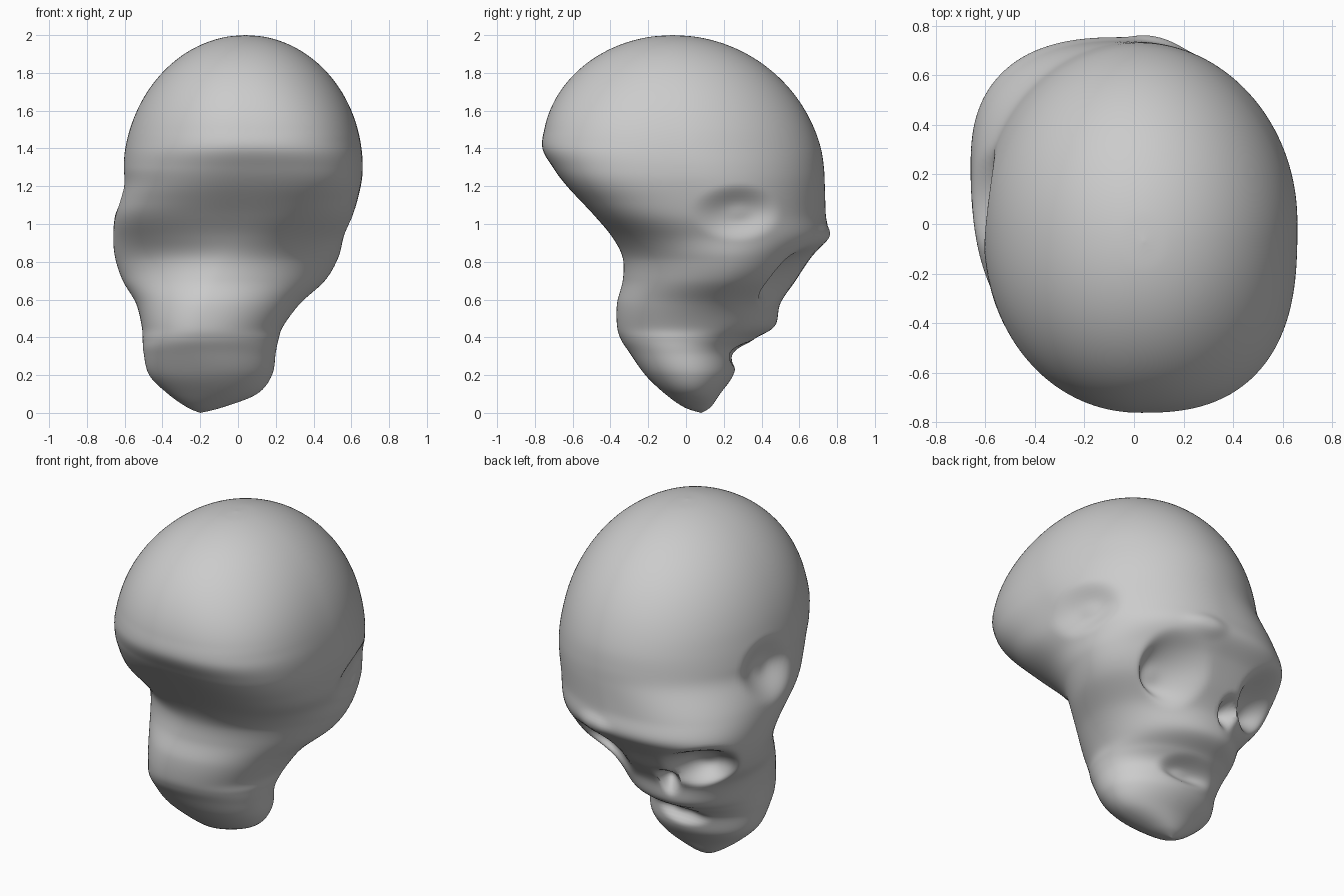
import bpy, bmesh, math
from mathutils import Vector

cube = bpy.data.objects.get("Cube")
if cube:
    bpy.data.objects.remove(cube, do_unlink=True)

# Height, then left/right and back/face extents of each horizontal section
SECTIONS = [
    (0, -.2, -.2, .08, .08), (.03, -.27, -.08, -.01, .13),
    (.1, -.37, .1, -.11, .18), (.2, -.47, .18, -.215, .25),
    (.32, -.5, .2, -.3, .28), (.39, -.505, .215, -.345, .36),
    (.46, -.51, .24, -.365, .47), (.58, -.54, .33, -.365, .5),
    (.7, -.61, .46, -.335, .58), (.82, -.65, .53, -.335, .66),
    (.93, -.66, .56, -.39, .75), (1.05, -.65, .61, -.49, .74),
    (1.2, -.61, .65, -.63, .735), (1.3, -.608, .66, -.705, .73),
]
# Crown: each side closes as its own ellipse (apex, reach, height of widest point)
CROWN = [(.04, -.65, 1.25), (.04, .62, 1.3), (-.07, -.69, 1.4), (-.07, .81, 1.2)]
for step in range(10):
    z = 1.4 + .6 * math.sin(math.pi / 2 * step / 9)
    SECTIONS.append((z, *[tip + reach * math.sqrt(max(1 - ((z - mid) / (2 - mid)) ** 2, 0))
                          for tip, reach, mid in CROWN]))
STEPS, SIDES = 8, 144
FACE = Vector((-.37, .93, 0))


def blend(low, high, z):
    t = min(max((z - low) / (high - low), 0), 1)
    return t * t * (3 - 2 * t)


def mix(a, b, t):
    return a + (b - a) * t


def sample(i, t):
    """Catmull-Rom interpolation between neighbouring sections."""
    last = len(SECTIONS) - 1
    p = [SECTIONS[min(max(i + k, 0), last)] for k in (-1, 0, 1, 2)]
    return [b + t / 2 * (c - a + t * (2*a - 5*b + 4*c - d + t * (3*(b - c) + d - a)))
            for a, b, c, d in zip(*p)]


def ring(section):
    """Squashed oval with a separate fullness in each quadrant."""
    z, x0, x1, y0, y1 = section
    waist = blend(.45, .75, z) * (1 - blend(.75, 1.1, z))
    cheek = blend(.45, .8, z) * (1 - blend(1, 1.3, z))
    nape = blend(.8, 1.1, z) * (1 - blend(1.15, 1.45, z))
    occiput = blend(1.1, 1.4, z) * (1 - blend(1.4, 1.9, z))
    muzzle = blend(.2, .4, z) * (1 - blend(.6, .9, z))
    cx = (x0 + x1) / 2 - .06 * muzzle
    cy = (y0 + y1) / 2 + .08 * waist
    back_right = 2.1 - .15 * waist + .9 * nape + .45 * occiput
    back_left = 2.1 - .3 * waist + .5 * nape
    face_right, face_left = 1.95 + .1 * muzzle, mix(2.05, 2.6, cheek)
    points = []
    for k in range(SIDES):
        a = math.tau * k / SIDES
        c, s = math.cos(a), math.sin(a)
        if s < 0:
            power = back_right if c > 0 else back_left
        else:
            power = face_right if c > 0 else face_left
        r = (abs(c) ** power + abs(s) ** power) ** (-1 / power)
        points.append(Vector((cx + c * r * (x1 - cx if c > 0 else cx - x0),
                              cy + s * r * (y1 - cy if s > 0 else cy - y0), z)))
    return points


# Hollows and ridges: centre, radius, height stretch, depth, push direction
side = Vector((1, 0, 0))
SCULPT = [
    ((.18, .56, .7), .22, 1.1, .14, -FACE),         # eye sockets
    ((-.45, .5, .77), .23, .9, .18, -FACE),
    ((-.25, .56, .58), .1, 1.3, .15, -FACE),        # nose opening
    ((.6, .28, 1.06), .26, .6, .05, -side),         # temples
    ((-.6, .1, 1.22), .22, .9, .06, side),
    ((.1, .72, .94), .16, .5, .02, FACE),           # brow
    ((-.15, .27, .31), .2, .4, .05, -FACE),         # mouth
]


def sculpt(p):
    q = p.copy()
    for centre, radius, stretch, depth, direction in SCULPT:
        d = p - Vector(centre)
        d.z /= stretch
        q += direction * depth * (1 - blend(.2, 1, d.length / radius))
    return q


# Skull surface
bm = bmesh.new()
levels = [sample(i, j / STEPS) for i in range(len(SECTIONS) - 1) for j in range(STEPS)][1:]
rings = [[bm.verts.new(sculpt(p)) for p in ring(level)] for level in levels]
for low, high in zip(rings, rings[1:]):
    for k in range(SIDES):
        n = (k + 1) % SIDES
        bm.faces.new((low[k], low[n], high[n], high[k]))
for section, loop in ((SECTIONS[0], rings[0][::-1]), (SECTIONS[-1], rings[-1])):
    z, x, _, y, _ = section
    tip = bm.verts.new((x, y, z))
    for k in range(SIDES):
        bm.faces.new((loop[k], loop[(k + 1) % SIDES], tip))
bmesh.ops.recalc_face_normals(bm, faces=bm.faces)
mesh = bpy.data.meshes.new("skull")
bm.to_mesh(mesh)
bm.free()
skull = bpy.data.objects.new("skull", mesh)
bpy.context.collection.objects.link(skull)

# Colour
grey = bpy.data.materials.new("bone_grey")
grey.use_nodes = True
grey.diffuse_color = (.6, .6, .6, 1)
grey.node_tree.nodes["Principled BSDF"].inputs["Base Color"].default_value = grey.diffuse_color
mesh.materials.append(grey)

# Smooth shading
bpy.context.view_layer.objects.active = skull
skull.select_set(True)
bpy.ops.object.shade_smooth_by_angle(angle=math.radians(50))
